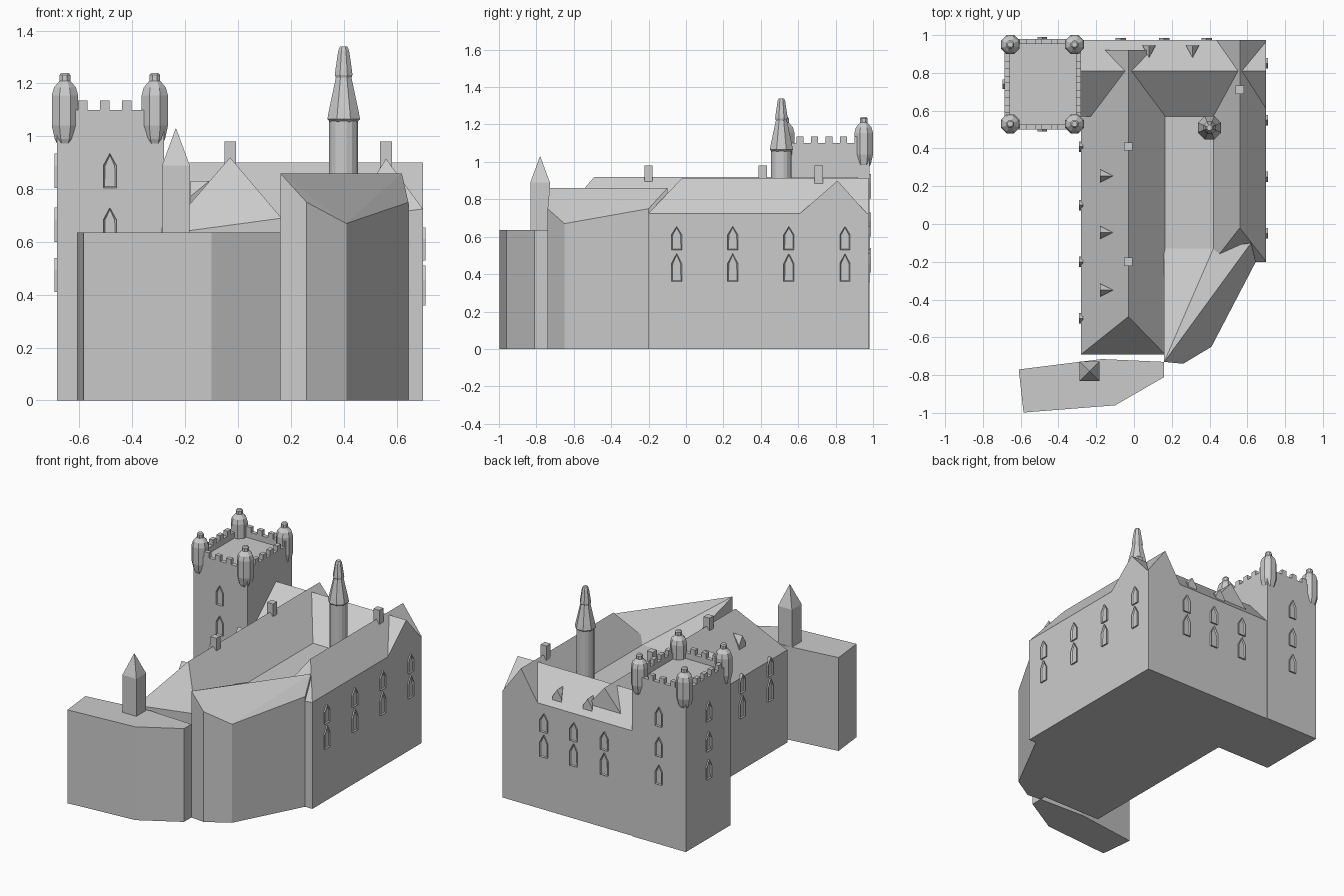
import bpy, bmesh
from math import pi, cos, sin
from mathutils import Matrix, Vector

if "Cube" in bpy.data.objects:
    bpy.data.objects.remove(bpy.data.objects["Cube"])


def mesh(name, verts, faces):
    bm = bmesh.new()
    vs = [bm.verts.new(v) for v in verts]
    for f in faces:
        bm.faces.new([vs[i] for i in f])
    bmesh.ops.recalc_face_normals(bm, faces=bm.faces)
    return finish(name, bm)


def finish(name, bm):
    me = bpy.data.meshes.new(name)
    bm.to_mesh(me)
    bm.free()
    ob = bpy.data.objects.new(name, me)
    bpy.context.collection.objects.link(ob)
    return ob


def loft(name, rings):
    """Closed solid through rings with equal point counts."""
    n = len(rings[0])
    faces = [tuple(range(n)), tuple(range((len(rings) - 1) * n, len(rings) * n))]
    for k in range(len(rings) - 1):
        for i in range(n):
            j = (i + 1) % n
            faces.append((k * n + i, k * n + j, (k + 1) * n + j, (k + 1) * n + i))
    return mesh(name, [p for r in rings for p in r], faces)


def prism(name, poly, z0, z1):
    return loft(name, [[(x, y, z) for x, y in poly] for z in (z0, z1)])


def box(name, x0, x1, y0, y1, z0, z1):
    return prism(name, [(x0, y0), (x1, y0), (x1, y1), (x0, y1)], z0, z1)


def lathe(name, x, y, profile, n=8):
    return loft(name, [[(x + r * cos(2 * pi * (i + .5) / n), y + r * sin(2 * pi * (i + .5) / n), z)
                        for i in range(n)] for r, z in profile])


def wing(name, axis, prof, s0, s1, hip=0):
    """Walls plus ridged roof; the start end may be hipped."""
    rings = []
    for s, h in ((s0, hip), (s1, 0)):
        ring = []
        for k, (a, z) in enumerate(prof):
            t = s + (h if k == 2 else 0)
            ring.append((a, t, z) if axis == 'y' else (t, a, z))
        rings.append(ring)
    ob = loft(name, rings)
    bm = bmesh.new()
    bm.from_mesh(ob.data)
    if hip:
        # split the end into wall and sloping hip
        bm.verts.ensure_lookup_table()
        bmesh.ops.connect_verts(bm, verts=[bm.verts[1], bm.verts[3]])
    bm.to_mesh(ob.data)
    bm.free()
    return ob


def window(name, x, y, z, angle, h=.15, w=.055):
    """Pointed window frame; angle 0 faces the front."""
    pts = [(-w / 2, 0), (w / 2, 0), (w / 2, h * .65), (0, h), (-w / 2, h * .65)]
    ob = loft(name, [[(a, d, b) for a, b in pts] for d in (.01, -.01)])
    bm = bmesh.new()
    bm.from_mesh(ob.data)
    front = min(bm.faces, key=lambda f: f.calc_center_median().y)
    bmesh.ops.inset_individual(bm, faces=[front], thickness=.007)
    bmesh.ops.translate(bm, verts=front.verts, vec=(0, .008, 0))
    bm.to_mesh(ob.data)
    bm.free()
    ob.matrix_world = Matrix.Translation((x, y, z)) @ Matrix.Rotation(angle, 4, 'Z')


def dormer(name, front, back, side, z0, z1):
    """Small gabled dormer running from its front centre back to the roof."""
    f, b, s = Vector((*front, 0)), Vector((*back, 0)), Vector((*side, 0))
    zs, zt = Vector((0, 0, z0)), Vector((0, 0, z1))
    mid = Vector((0, 0, (z0 + z1) / 2 - .01))
    verts = [f - s + zs, f + s + zs, f + s + mid, f + zt, f - s + mid, b + zt, b + zs]
    mesh(name, verts, [(0, 1, 2, 3, 4), (3, 2, 5), (4, 3, 5), (0, 4, 5, 6), (1, 6, 5, 2), (0, 6, 1)])


# Main wings around the court
wing("west_wing", 'y', [(-.28, 0), (-.28, .63), (-.03, .92), (.165, .69), (.165, 0)], -.69, .92, .2)
wing("north_wing", 'x', [(.57, 0), (.57, .69), (.81, .90), (.975, .715), (.975, 0)], -.28, .70)
wing("east_wing", 'y', [(.42, 0), (.42, .69), (.56, .915), (.70, .725), (.70, 0)], -.2, .975, .18)
box("court", .16, .42, -.135, .57, 0, .69)

# Chapel with slanted roof
low = [(.16, -.73), (.26, -.74), (.41, -.65), (.645, -.2), (.62, -.1), (.42, -.13), (.16, -.13)]
tops = [.86, .75, .67, .75, .86, .69, .69]
chapel = [(x, y, 0) for x, y in low] + [(x, y, z) for (x, y), z in zip(low, tops)]
sides = [(i, (i + 1) % 7, 7 + (i + 1) % 7, 7 + i) for i in range(7)]
mesh("chapel", chapel, sides + [tuple(range(7)), (7, 8, 9), (7, 9, 11), (11, 9, 10),
                                (7, 11, 12), (7, 12, 13)])

# Gatehouse and its pinnacle
prism("gatehouse", [(-.61, -.77), (-.17, -.715), (.16, -.73), (.16, -.81), (-.10, -.96), (-.585, -.998)],
      0, .635)
lathe("gate_pinnacle", -.235, -.78, [(.074, .6), (.074, .89), (.001, 1.03)], 4)

# Great tower with parapet
X0, X1, Y0, Y1, T = -.685, -.28, .50, .98, .028
box("tower", X0, X1, Y0, Y1, 0, 1.06)
box("parapet_front", X0, X1, Y0, Y0 + T, 1.06, 1.10)
box("parapet_back", X0, X1, Y1 - T, Y1, 1.06, 1.10)
box("parapet_left", X0, X0 + T, Y0 + T, Y1 - T, 1.06, 1.10)
box("parapet_right", X1 - T, X1, Y0 + T, Y1 - T, 1.06, 1.10)
for i in range(4):
    x = -.605 + i * .083
    for y in (Y0, Y1 - T):
        box("merlon", x, x + .036, y, y + T, 1.10, 1.135)
for i in range(5):
    y = .59 + i * .078
    for x in (X0, X1 - T):
        box("merlon", x, x + T, y, y + .038, 1.10, 1.135)

# Corner turrets on the tower
for x in (-.655, -.315):
    for y in (.53, .95):
        lathe("corner_turret", x, y, [(.018, .945), (.042, .99), (.054, 1.04), (.054, 1.155), (.045, 1.185),
                                      (.022, 1.21), (.022, 1.232), (.015, 1.24)])

# Stair turret with tall cap
lathe("stair_turret", .40, .51, [(.056, .6), (.056, 1.06)], 16)
lathe("stair_turret_cap", .40, .51, [(.056, 1.055), (.067, 1.065), (.06, 1.1), (.032, 1.222), (.036, 1.232),
                                     (.034, 1.25), (.022, 1.325), (.015, 1.34)])

# Chimneys
for x, y in ((-.03, .41), (-.03, -.2), (.56, .71)):
    box("chimney", x - .022, x + .022, y - .022, y + .022, .8, .98)

# Roof dormers
for y in (.255, -.045, -.35):
    dormer("west_dormer", (-.18, y), (-.11, y), (0, .035), .735, .83)
for x in (.08, .31):
    dormer("north_dormer", (x, .945), (x, .88), (.035, 0), .735, .825)

# Windows on the wings
for z, h in ((.36, .15), (.53, .125)):
    for y in (-.05, .25, .55, .85):
        window("east_window", .70, y, z, pi / 2, h)
    for y in (.41, .1, -.2, -.5):
        window("west_window", -.28, y, z, -pi / 2, h)
    for x in (-.07, .16, .385):
        window("north_window", x, .975, z, pi, h)

# Windows on the tower
for z in (.41, .60, .805):
    window("tower_window_front", -.485, Y0, z, 0, .13, .05)
    window("tower_window_back", -.485, Y1, z, pi, .13, .05)
    window("tower_window_left", X0, .74, z, -pi / 2, .13, .05)
